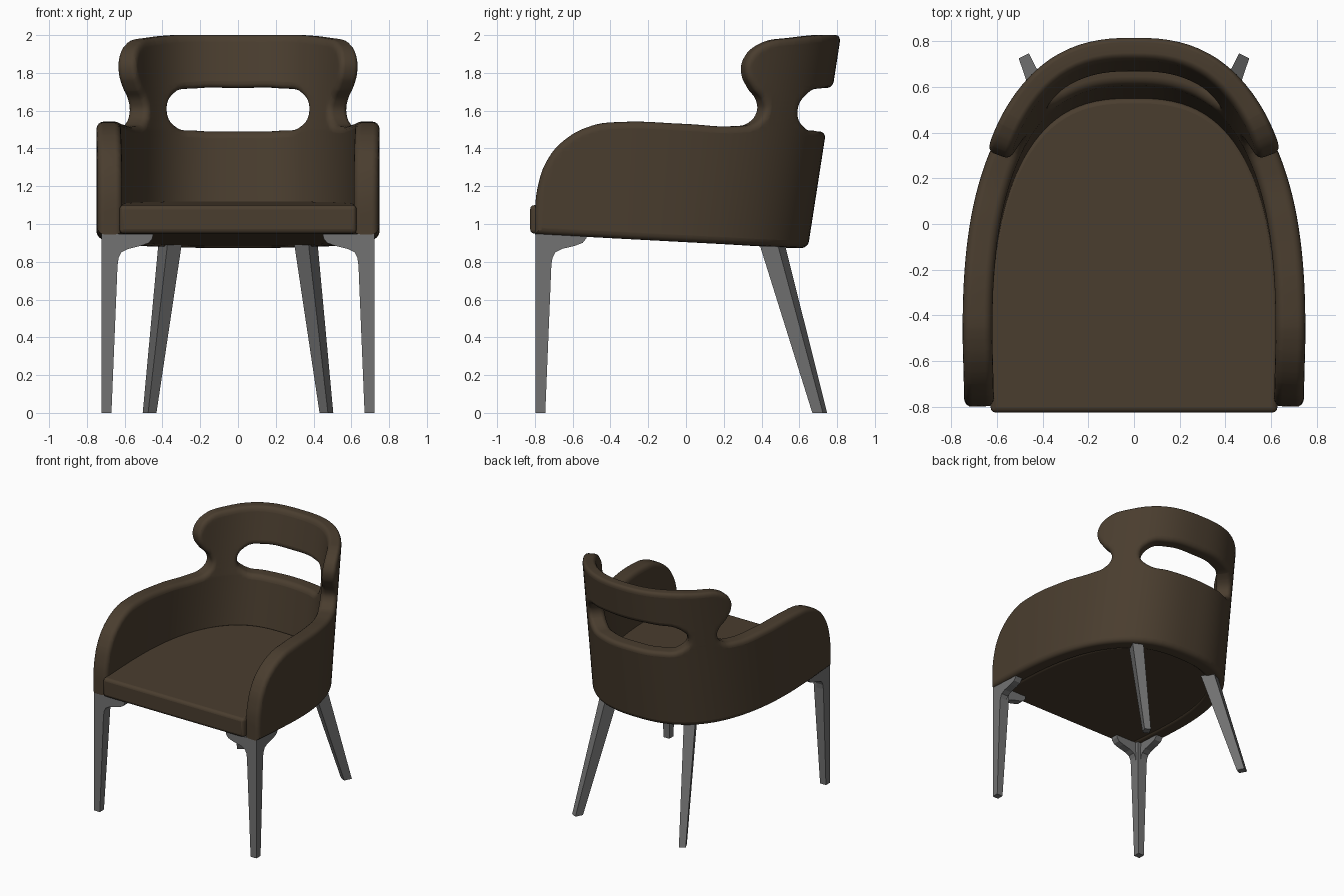
import bpy, bmesh, math
from mathutils import Vector

if "Cube" in bpy.data.objects:
    bpy.data.objects.remove(bpy.data.objects["Cube"])


def material(name, rgb):
    mat = bpy.data.materials.new(name)
    mat.use_nodes = True
    mat.diffuse_color = (*rgb, 1)
    bsdf = mat.node_tree.nodes["Principled BSDF"]
    bsdf.inputs["Base Color"].default_value = (*rgb, 1)
    bsdf.inputs["Roughness"].default_value = 0.8
    return mat


fabric = material("brown fabric", (0.068, 0.047, 0.028))
metal = material("grey leg", (0.17, 0.17, 0.17))


def add_object(name, bm, mat, smooth=False):
    bmesh.ops.recalc_face_normals(bm, faces=bm.faces[:])
    mesh = bpy.data.meshes.new(name)
    bm.to_mesh(mesh)
    bm.free()
    mesh.materials.clear()
    mesh.materials.append(mat)
    for poly in mesh.polygons:
        poly.use_smooth = smooth
        poly.material_index = 0
    if smooth:
        mesh.set_sharp_from_angle(angle=math.radians(40))
    obj = bpy.data.objects.new(name, mesh)
    bpy.context.scene.collection.objects.link(obj)
    return obj


# Plan curve: half of a superellipse, then a nearly straight arm to the front
HALF_W, CENTRE, DEPTH, POWER, FRONT = 0.75, -0.5, 1.25, 2.5, -0.8
STEPS = 200
plan = []
for i in range(STEPS + 1):
    a = math.pi / 2 * i / STEPS
    plan.append(Vector((HALF_W * math.sin(a) ** (2 / POWER),
                        CENTRE + DEPTH * max(math.cos(a), 0) ** (2 / POWER))))
plan.append(Vector((HALF_W - 0.008, FRONT)))
lengths = [0.0]
for p, q in zip(plan, plan[1:]):
    lengths.append(lengths[-1] + (q - p).length)
TOTAL = lengths[-1]


def lean(z):
    """Depth factor: the back leans outward with height."""
    return (0.645 + 0.155 * (z - 0.87) - CENTRE) / DEPTH


def along(s, z):
    """Plan point at arc length s from the middle of the back."""
    d = min(abs(s), TOTAL)
    i = next((k for k in range(1, len(lengths)) if lengths[k] >= d), len(lengths) - 1)
    f = (d - lengths[i - 1]) / (lengths[i] - lengths[i - 1])
    p = plan[i - 1].lerp(plan[i], f)
    y = p.y if p.y < CENTRE else CENTRE + (p.y - CENTRE) * lean(z)
    return Vector((math.copysign(p.x, s), y))


def inset(s, z, t):
    """Point at distance t inside the plan curve."""
    d = (along(s + 0.03, z) - along(s - 0.03, z)).normalized()
    return along(s, z) + Vector((d.y, -d.x)) * t


def s_from_y(y, z):
    y0 = y if y < CENTRE else CENTRE + (y - CENTRE) / lean(z)
    i = next((k for k in range(1, len(plan)) if plan[k].y <= y0), len(plan) - 1)
    f = (plan[i - 1].y - y0) / (plan[i - 1].y - plan[i].y)
    return lengths[i - 1] + f * (lengths[i] - lengths[i - 1])


def s_from_x(x):
    i = next(k for k in range(1, len(plan)) if plan[k].x >= x)
    f = (x - plan[i - 1].x) / (plan[i].x - plan[i - 1].x)
    return lengths[i - 1] + f * (lengths[i] - lengths[i - 1])


def bottom(y):
    return 0.945 - 0.05 * (y - FRONT)


# Unrolled outline of the shell: bottom, arm, neck and headrest of one half
half = [(0, bottom(0.645))]
half += [(s_from_y(y, bottom(y)), bottom(y)) for y in (0.5, 0.2, -0.3)]
corner = len(half)
side = [(-0.8, 0.945), (-0.8, 1.08), (-0.785, 1.2), (-0.74, 1.33), (-0.65, 1.44),
        (-0.5, 1.52), (-0.35, 1.54), (0, 1.53), (0.28, 1.518), (0.37, 1.535),
        (0.42, 1.59), (0.415, 1.65), (0.36, 1.72), (0.322, 1.8), (0.335, 1.88),
        (0.41, 1.95), (0.58, 1.985)]
half += [(s_from_y(y, z), z) for y, z in side]
half += [(0, 2.0)]

# Unrolled opening in the back
hole = [(0, 1.49), (0.25, 1.494), (0.39, 1.515), (0.45, 1.6),
        (0.4, 1.69), (0.25, 1.718), (0, 1.72)]
hole = [(s_from_x(x) if x else 0, z) for x, z in hole]

THICK, ROUND = 0.13, 0.035
curve = bpy.data.curves.new("shell_outline", "CURVE")
curve.dimensions = "2D"
curve.fill_mode = "BOTH"
curve.resolution_u = 6
curve.extrude = THICK / 2 - ROUND
curve.bevel_depth = ROUND
curve.bevel_resolution = 3
curve.offset = -ROUND


def add_loop(points, corner=None):
    loop = points + [(-s, z) for s, z in points[-2:0:-1]]
    spline = curve.splines.new("BEZIER")
    spline.bezier_points.add(len(loop) - 1)
    spline.use_cyclic_u = True
    for i, (bp, (s, z)) in enumerate(zip(spline.bezier_points, loop)):
        bp.co = (s, z, 0)
        sharp = corner is not None and i in (corner, len(loop) - corner)
        bp.handle_left_type = bp.handle_right_type = "VECTOR" if sharp else "AUTO"


add_loop(half, corner)
add_loop(hole)
flat = bpy.data.objects.new("shell_outline", curve)
bpy.context.scene.collection.objects.link(flat)
bpy.context.view_layer.update()
graph = bpy.context.evaluated_depsgraph_get()
flat_mesh = bpy.data.meshes.new_from_object(flat.evaluated_get(graph))
bpy.data.objects.remove(flat)

# Slice the flat panel, then wrap it round the plan curve
bm = bmesh.new()
bm.from_mesh(flat_mesh)
bmesh.ops.remove_doubles(bm, verts=bm.verts[:], dist=0.0003)


def slice_at(co, normal):
    bmesh.ops.bisect_plane(bm, geom=bm.verts[:] + bm.edges[:] + bm.faces[:],
                           dist=0.0002, plane_co=co, plane_no=normal)


cuts = 40
for i in range(-cuts + 1, cuts):
    slice_at((TOTAL * i / cuts, 0, 0), (1, 0, 0))
for z in (1.05, 1.2, 1.35, 1.55, 1.8):
    slice_at((0, z, 0), (0, 1, 0))
for v in bm.verts:
    s, z, t = v.co
    taper = 1 - 0.5 * max(0, z - 1.5)
    p = inset(s, z, (THICK / 2 + t) * taper)
    v.co = (p.x, p.y, z)
shell = add_object("back_and_arm_shell", bm, fabric, True)
weighted = shell.modifiers.new("even_shading", "WEIGHTED_NORMAL")
weighted.keep_sharp = True

# Seat cushion
bm = bmesh.new()
rim = [inset(TOTAL * i / 40, 1.0, 0.115) for i in range(-40, 41)]
for p in rim:
    if p.y < FRONT + 0.02:
        p.y = FRONT - 0.025
low = [bm.verts.new((p.x, p.y, bottom(p.y) + 0.004)) for p in rim]
high = [bm.verts.new((p.x, p.y, 1.1 + 0.015 * (p.y - FRONT))) for p in rim]
bm.faces.new(low)
bm.faces.new(high)
for i in range(len(rim)):
    j = (i + 1) % len(rim)
    bm.faces.new((low[i], low[j], high[j], high[i]))
seat = add_object("seat_cushion", bm, fabric, True)
bevel = seat.modifiers.new("soft_edge", "BEVEL")
bevel.width = 0.022
bevel.segments = 3
bevel.limit_method = "ANGLE"
bevel.angle_limit = math.radians(50)
seat.modifiers.new("even_shading", "WEIGHTED_NORMAL").keep_sharp = True


def prism(bm, ring_a, ring_b):
    a = [bm.verts.new(p) for p in ring_a]
    b = [bm.verts.new(p) for p in ring_b]
    bm.faces.new(a)
    bm.faces.new(b)
    for i in range(len(a)):
        j = (i + 1) % len(a)
        bm.faces.new((a[i], a[j], b[j], b[i]))


# Front legs: tapered post with a curved bracket along each seat edge
bracket = [(0, 0.78), (0.084, 0.78), (0.09, 0.82), (0.105, 0.85), (0.14, 0.868),
           (0.21, 0.885), (0.25, 0.9), (0.27, 0.925), (0.272, 0.948), (0, 0.948)]
for side_name, sx in (("left", 1), ("right", -1)):
    bm = bmesh.new()

    def place(dx, dy, z):
        return (sx * (0.722 - dx), -0.797 + dy, z)

    def square(d, z):
        return [place(x, y, z) for x, y in ((0, 0), (d, 0), (d, d), (0, d))]

    prism(bm, square(0.052, 0), square(0.085, 0.8))
    prism(bm, square(0.085, 0.8), square(0.088, 0.948))
    prism(bm, [place(d, 0, z) for d, z in bracket], [place(d, 0.06, z) for d, z in bracket])
    prism(bm, [place(0, d, z) for d, z in bracket], [place(0.06, d, z) for d, z in bracket])
    add_object("front_leg_" + side_name, bm, metal)

    # Back legs: splayed, tapered and turned outward
    bm = bmesh.new()

    def turned(cx, cy, w, h, z):
        return [(sx * (cx + 0.89 * u * w + 0.45 * v * h), cy - 0.45 * u * w + 0.89 * v * h, z)
                for u, v in ((-.5, -.5), (.5, -.5), (.5, .5), (-.5, .5))]

    prism(bm, turned(0.468, 0.708, 0.05, 0.063, 0), turned(0.356, 0.447, 0.086, 0.109, 0.925))
    add_object("back_leg_" + side_name, bm, metal)
